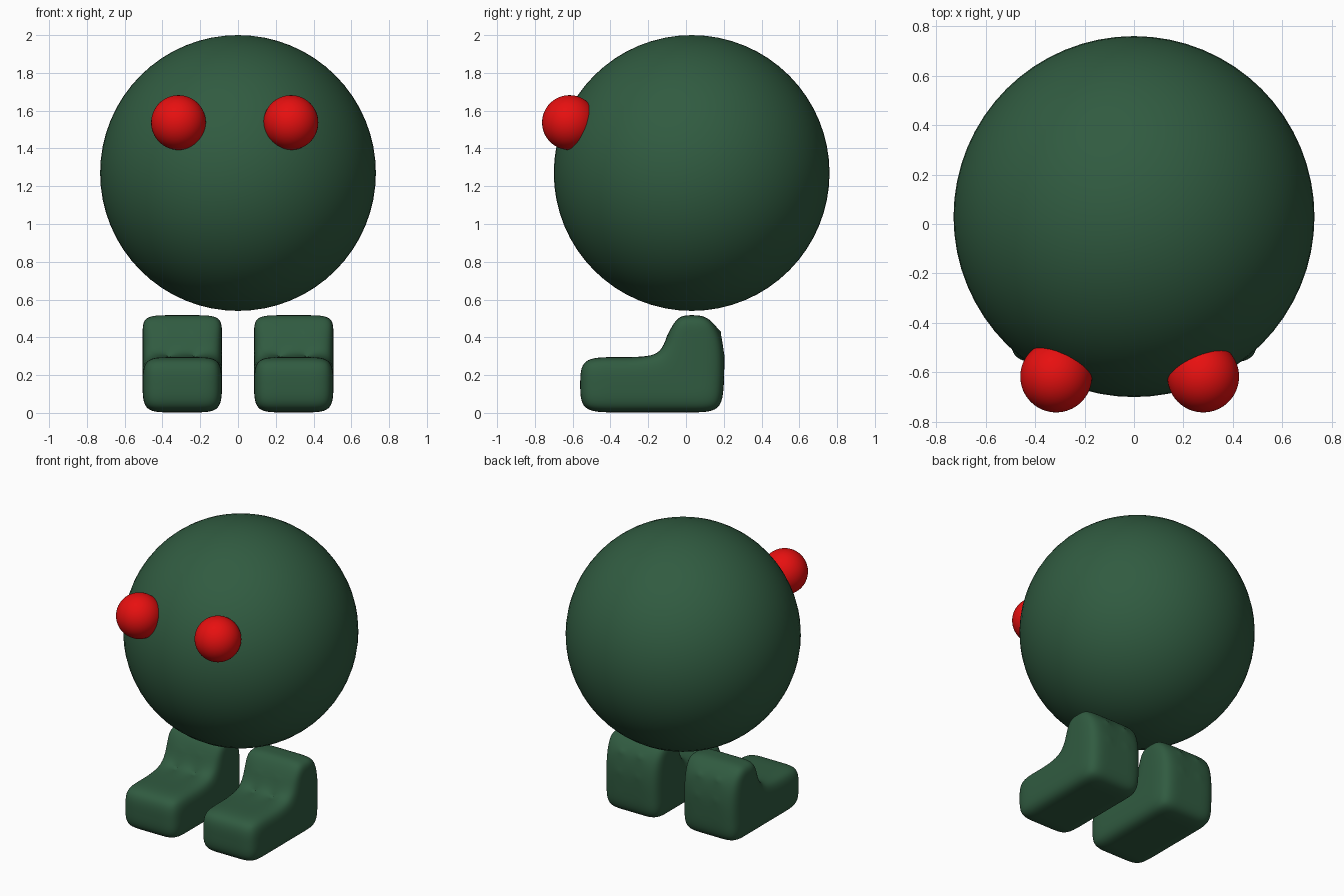
import bpy, bmesh

if "Cube" in bpy.data.objects:
    bpy.data.objects.remove(bpy.data.objects["Cube"])


def material(name, rgb):
    m = bpy.data.materials.new(name)
    m.diffuse_color = (*rgb, 1)
    m.use_nodes = True
    m.node_tree.nodes["Principled BSDF"].inputs["Base Color"].default_value = m.diffuse_color
    return m


GREEN = material("dark green", (0.030, 0.105, 0.052))
RED = material("red", (0.80, 0.005, 0.005))


def ball(name, centre, radius, mat):
    bpy.ops.mesh.primitive_uv_sphere_add(segments=64, ring_count=32, radius=radius, location=centre)
    ob = bpy.context.object
    ob.name = name
    ob.data.materials.append(mat)
    bpy.ops.object.shade_smooth()


# Foot side profile as rows of (y, z), bottom to top; the upper rows keep only the heel columns
ROWS = [
    {0: (-0.56, 0.003), 1: (-0.38, 0.003), 2: (-0.15, 0.003), 3: (0.03, 0.003), 4: (0.19, 0.003)},
    {0: (-0.56, 0.15), 1: (-0.38, 0.15), 2: (-0.15, 0.15), 3: (0.03, 0.15), 4: (0.20, 0.15)},
    {0: (-0.56, 0.295), 1: (-0.38, 0.295), 2: (-0.14, 0.295), 3: (0.03, 0.295), 4: (0.205, 0.295)},
    {2: (-0.10, 0.41), 3: (0.03, 0.42), 4: (0.185, 0.43)},
    {2: (-0.045, 0.517), 3: (0.03, 0.517), 4: (0.11, 0.517)},
]


def foot(name, x):
    bm = bmesh.new()
    grid = [{c: bm.verts.new((-0.21, *p)) for c, p in row.items()} for row in ROWS]
    for low, high in zip(grid, grid[1:]):
        for c in range(4):
            if c in high and c + 1 in high and c in low:
                bm.faces.new((low[c], low[c + 1], high[c + 1], high[c]))
    # Sweep the profile sideways in three steps, keeping the first cap
    faces = bm.faces[:]
    for i, step in enumerate((0.14, 0.14, 0.14)):
        ext = bmesh.ops.extrude_face_region(bm, geom=faces, use_keep_orig=(i == 0))["geom"]
        bmesh.ops.translate(bm, vec=(step, 0, 0),
                            verts=[v for v in ext if isinstance(v, bmesh.types.BMVert)])
        if i > 0:
            old = [f for f in faces if f.is_valid]
            bmesh.ops.delete(bm, geom=old, context='FACES_ONLY')
        faces = [f for f in ext if isinstance(f, bmesh.types.BMFace)]
    bmesh.ops.recalc_face_normals(bm, faces=bm.faces[:])
    for f in bm.faces:
        f.smooth = True
    me = bpy.data.meshes.new(name)
    bm.to_mesh(me)
    bm.free()
    me.materials.append(GREEN)
    ob = bpy.data.objects.new(name, me)
    ob.location.x = x
    bpy.context.collection.objects.link(ob)
    sub = ob.modifiers.new("rounding", 'SUBSURF')
    sub.levels = sub.render_levels = 3


# Round body
ball("body", (0, 0.03, 1.27), 0.73, GREEN)

# Eyes and feet on both sides
for side, eye_x, foot_x in (("left", -0.315, -0.295), ("right", 0.28, 0.295)):
    ball(side + "_eye", (eye_x, -0.617, 1.537), 0.145, RED)
    foot(side + "_foot", foot_x)
